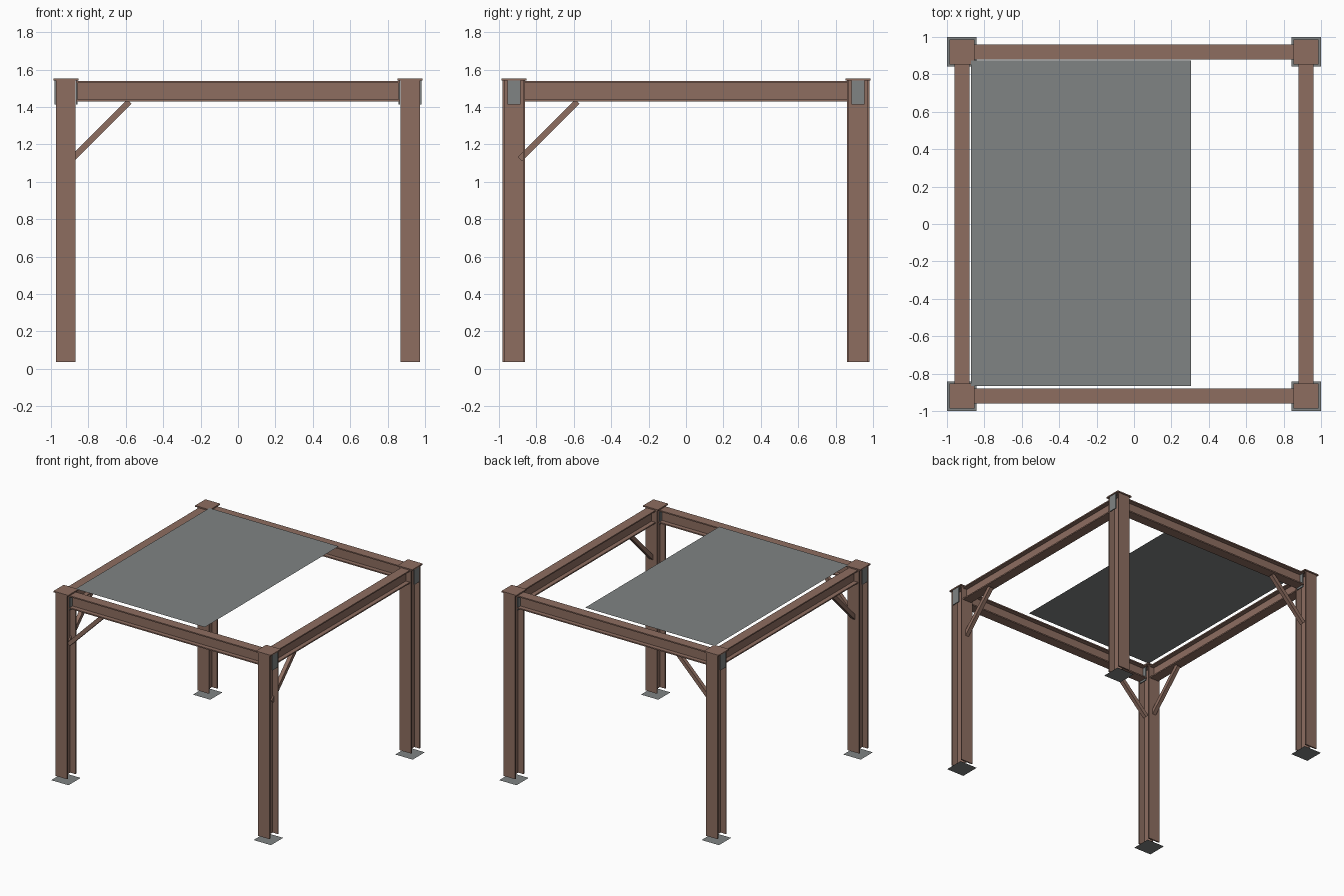
import bpy, bmesh
from math import radians, pi
from mathutils import Matrix, Vector

cube = bpy.data.objects.get("Cube")
if cube:
    bpy.data.objects.remove(cube, do_unlink=True)


def material(name, rgb):
    m = bpy.data.materials.new(name)
    m.use_nodes = True
    m.diffuse_color = (*rgb, 1)
    m.node_tree.nodes["Principled BSDF"].inputs["Base Color"].default_value = (*rgb, 1)
    return m


BROWN = material("brown_steel", (0.27, 0.155, 0.118))
GREY = material("grey_steel", (0.215, 0.23, 0.23))


def finish(name, bm, mat, matrix=Matrix()):
    bmesh.ops.recalc_face_normals(bm, faces=bm.faces)
    mesh = bpy.data.meshes.new(name)
    bm.to_mesh(mesh)
    bm.free()
    mesh.materials.append(mat)
    ob = bpy.data.objects.new(name, mesh)
    ob.matrix_world = matrix
    bpy.context.collection.objects.link(ob)
    return ob


def box(name, center, size, mat, rotation=Matrix()):
    bm = bmesh.new()
    bmesh.ops.create_cube(bm, size=1)
    bmesh.ops.scale(bm, vec=size, verts=bm.verts)
    return finish(name, bm, mat, Matrix.Translation(center) @ rotation)


def plane(name, center, sx, sy, mat):
    bm = bmesh.new()
    bmesh.ops.create_grid(bm, x_segments=1, y_segments=1, size=0.5)
    bmesh.ops.scale(bm, vec=(sx, sy, 1), verts=bm.verts)
    return finish(name, bm, mat, Matrix.Translation(center))


def i_section(name, width, depth, length, flange, web, matrix):
    """I-shaped profile: flanges across local x, web along local y, extruded in z."""
    w, d, t, f = width / 2, depth / 2, web / 2, depth / 2 - flange
    half = [(w, -d), (w, -f), (t, -f), (t, f), (w, f), (w, d)]
    outline = half + [(-x, -y) for x, y in half]
    bm = bmesh.new()
    face = bm.faces.new([bm.verts.new((x, y, -length / 2)) for x, y in outline])
    top = bmesh.ops.extrude_face_region(bm, geom=[face])["geom"]
    bmesh.ops.translate(bm, vec=(0, 0, length),
                        verts=[v for v in top if isinstance(v, bmesh.types.BMVert)])
    return finish(name, bm, BROWN, matrix)


C = 0.92            # post centre offset
POST_LOW, POST_TOP = 0.035, 1.542
BEAM_Z, BEAM_H = 1.484, 0.108

# Corner posts with caps, base plates and channel end plates
for sx, side in ((-1, "right"), (1, "left")):
    for sy, end in ((-1, "front"), (1, "back")):
        tag = f"{end}_{side}"
        x, y = sx * C, sy * C
        i_section(f"{tag}_post", 0.105, 0.12, POST_TOP - POST_LOW, 0.011, 0.009,
                  Matrix.Translation((x, y, (POST_LOW + POST_TOP) / 2)))
        box(f"{tag}_cap", (x, y, 1.547), (0.134, 0.134, 0.01), BROWN)
        plane(f"{tag}_base_plate", (x, y, 0), 0.158, 0.158, GREY)
        for k, where in ((-1, "right"), (1, "left")):
            box(f"{tag}_{where}_end_plate", (x + k * 0.058, y, 1.478),
                (0.008, 0.068, 0.128), GREY)

# Perimeter beams
UPRIGHT = Matrix.Rotation(pi / 2, 4, "X")      # length along y, web vertical
TURN = Matrix.Rotation(pi / 2, 4, "Z")
for s, x_name, y_name in ((-1, "right", "front"), (1, "left", "back")):
    i_section(f"{x_name}_beam", 0.08, BEAM_H, 2 * C - 0.12, 0.01, 0.008,
              Matrix.Translation((s * C, 0, BEAM_Z)) @ UPRIGHT)
    i_section(f"{y_name}_beam", 0.08, BEAM_H, 2 * C - 0.108, 0.01, 0.008,
              Matrix.Translation((0, s * C, BEAM_Z)) @ TURN @ UPRIGHT)


# Diagonal braces under the beams
def brace(name, low, high):
    a, b = Vector(low), Vector(high)
    turn = (b - a).to_track_quat("Z", "Y").to_matrix().to_4x4()
    box(name, (a + b) / 2, (0.032, 0.032, (b - a).length), BROWN, turn)


LOW, HIGH, Z0, Z1 = -0.888, -0.58, 1.12, 1.428
for s, x_name, y_name in ((-1, "right", "front"), (1, "left", "back")):
    brace(f"{y_name}_beam_brace", (LOW, s * C, Z0), (HIGH, s * C, Z1))
    brace(f"{x_name}_beam_brace", (s * C, LOW, Z0), (s * C, HIGH, Z1))

# Shade sheet covering part of the roof
plane("shade_sheet", (-0.283, 0.003, 1.555), 1.176, 1.74, GREY)
